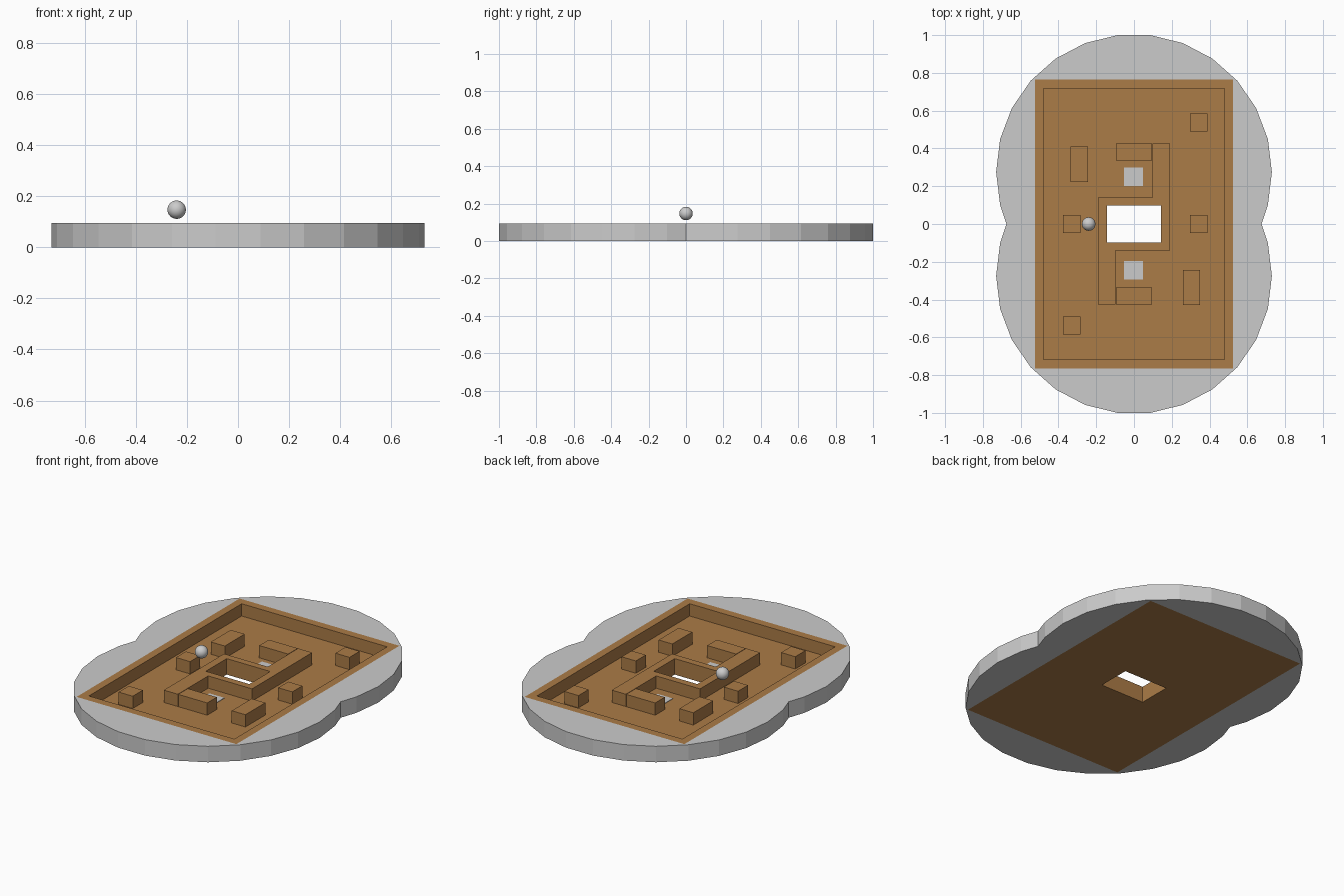
import bpy, bmesh, math

if "Cube" in bpy.data.objects:
    bpy.data.objects.remove(bpy.data.objects["Cube"])

def material(name, rgb):
    m = bpy.data.materials.new(name)
    m.diffuse_color = (*rgb, 1)
    m.use_nodes = True
    m.node_tree.nodes["Principled BSDF"].inputs["Base Color"].default_value = m.diffuse_color
    return m

GREY = material("pale grey", (0.60, 0.60, 0.60))
WOOD = material("wood brown", (0.41, 0.20, 0.063))

def rect(x0, x1, y0, y1):
    return [(x0, y0), (x1, y0), (x1, y1), (x0, y1)]

def slab(name, loops, z0, z1, mat):
    """Extrude an outline (first loop) with optional holes (other loops)."""
    cu = bpy.data.curves.new(name + "_profile", 'CURVE')
    cu.dimensions = '2D'
    cu.fill_mode = 'BOTH'
    cu.extrude = (z1 - z0) / 2
    for pts in loops:
        s = cu.splines.new('POLY')
        s.points.add(len(pts) - 1)
        for p, (x, y) in zip(s.points, pts):
            p.co = (x, y, 0, 1)
        s.use_cyclic_u = True
    tmp = bpy.data.objects.new(name + "_tmp", cu)
    bpy.context.collection.objects.link(tmp)
    dg = bpy.context.evaluated_depsgraph_get()
    me = bpy.data.meshes.new_from_object(tmp.evaluated_get(dg))
    bpy.data.objects.remove(tmp)
    bm = bmesh.new()
    bm.from_mesh(me)
    bmesh.ops.remove_doubles(bm, verts=bm.verts, dist=1e-5)
    bmesh.ops.recalc_face_normals(bm, faces=bm.faces)
    for f in bm.faces:
        f.smooth = False
    bm.to_mesh(me)
    bm.free()
    me.materials.clear()
    me.materials.append(mat)
    ob = bpy.data.objects.new(name, me)
    ob.location.z = (z0 + z1) / 2
    bpy.context.collection.objects.link(ob)
    return ob

H, FLOOR = 0.095, 0.022

# Outer body: outline of two overlapping 26-sided discs
R, CY, N = 0.73, 0.275, 26
half = []
for i in range(-3, N // 2 + 4):
    a = 2 * math.pi * i / N
    x, y = R * math.cos(a), CY + R * math.sin(a)
    if y > 0.01:
        half.append((x, y))
waist = 0.675
outline = [(waist, 0)] + half + [(-waist, 0)] + [(-x, -y) for x, y in half]
tray = rect(-0.525, 0.525, -0.765, 0.765)
slab("body", [outline, tray], 0, H, GREY)

# Wooden tray: floor, rim and the open well in the middle
well = rect(-0.143, 0.143, -0.098, 0.098)
slab("tray_floor", [tray, well], 0, FLOOR, WOOD)
slab("tray_rim", [tray, rect(-0.478, 0.478, -0.717, 0.717)], FLOOR, H, WOOD)
slab("well_wall", [rect(-0.19, 0.19, -0.14, 0.14), well], FLOOR, H, WOOD)

# Raised blocks: each one is repeated by a half turn about the centre
blocks = {
    "hook_side": (0.098, 0.19, 0.14, 0.425),
    "hook_end": (-0.095, 0.095, 0.335, 0.425),
    "corner_cube": (0.297, 0.39, 0.49, 0.585),
    "middle_cube": (0.297, 0.39, -0.047, 0.047),
}
for name, (x0, x1, y0, y1) in blocks.items():
    slab(name + "_back", [rect(x0, x1, y0, y1)], FLOOR, H, WOOD)
    dx = 0.015 if "cube" in name else 0
    slab(name + "_front", [rect(-x1 + dx, -x0 + dx, -y1, -y0)], FLOOR, H, WOOD)
slab("long_block_back", [rect(-0.335, -0.243, 0.223, 0.41)], FLOOR, H, WOOD)
slab("long_block_front", [rect(0.26, 0.35, -0.43, -0.243)], FLOOR, H, WOOD)

# Grey floor pads in front of and behind the well
for name, y in (("pad_back", 0.25), ("pad_front", -0.245)):
    slab(name, [rect(-0.053, 0.047, y - 0.05, y + 0.05)], FLOOR, FLOOR + 0.003, GREY)

# Ball
bpy.ops.mesh.primitive_uv_sphere_add(segments=32, ring_count=16, radius=0.036,
                                     location=(-0.24, 0, 0.147))
ball = bpy.context.object
ball.name = "ball"
ball.data.materials.append(GREY)
bpy.ops.object.shade_smooth()
